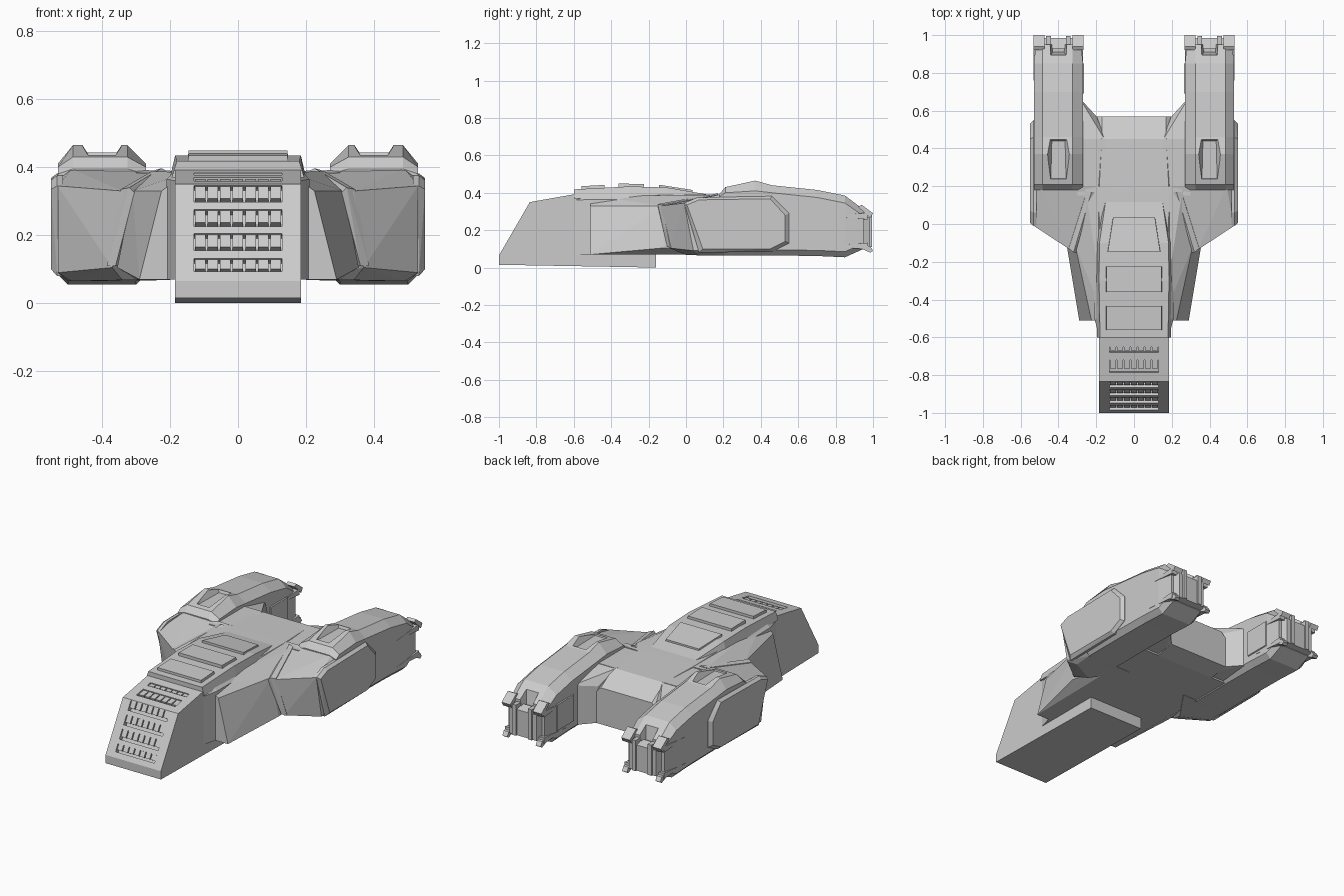
import bpy, bmesh, math
from mathutils import Vector as V

if "Cube" in bpy.data.objects:
    bpy.data.objects.remove(bpy.data.objects["Cube"])


def finish(bm, name, mirror=False):
    bmesh.ops.dissolve_limit(bm, angle_limit=0.01, verts=bm.verts, edges=bm.edges)
    bmesh.ops.recalc_face_normals(bm, faces=bm.faces)
    me = bpy.data.meshes.new(name)
    bm.to_mesh(me)
    bm.free()
    ob = bpy.data.objects.new(name, me)
    bpy.context.collection.objects.link(ob)
    if mirror:
        ob.modifiers.new("Mirror", 'MIRROR')
    return ob


def hulls(name, groups, mirror=False):
    """One object made of a convex solid per point group."""
    bm = bmesh.new()
    for pts in groups:
        vs = [bm.verts.new(p) for p in pts]
        res = bmesh.ops.convex_hull(bm, input=vs)
        junk = {g for g in res["geom_interior"] if isinstance(g, bmesh.types.BMVert)}
        bmesh.ops.delete(bm, geom=list(junk), context='VERTS')
    return finish(bm, name, mirror)


def loft(name, rings, mirror=False):
    bm = bmesh.new()
    rs = [[bm.verts.new(p) for p in r] for r in rings]
    n = len(rs[0])
    for a, b in zip(rs, rs[1:]):
        for i in range(n):
            bm.faces.new((a[i], a[(i + 1) % n], b[(i + 1) % n], b[i]))
    bm.faces.new(rs[0])
    bm.faces.new(rs[-1])
    return finish(bm, name, mirror)


def cut(ob, cutter):
    m = ob.modifiers.new("Cut", 'BOOLEAN')
    m.operation, m.object = 'DIFFERENCE', cutter
    with bpy.context.temp_override(object=ob, active_object=ob, selected_objects=[ob]):
        bpy.ops.object.modifier_move_to_index(modifier="Cut", index=0)
        bpy.ops.object.modifier_apply(modifier="Cut")
    bpy.data.objects.remove(cutter)


def extrude_x(profile, x0, x1):
    return [[(x, y, z) for y, z in profile] for x in (x0, x1)]


# Nose block with sloped front
nose = loft("nose", extrude_x([(-1, .015), (-1, .065), (-.835, .35), (-.58, .395),
                               (-.16, .395), (-.16, 0)], -.185, .185))


# Louvred grille: slots across slope and roof, each with a row of blocks
def slab(p0, p1, d0, d1, x0, x1):
    p0, p1 = V((0, *p0)), V((0, *p1))
    t = (p1 - p0).normalized()
    n = V((0, -t.z, t.y))
    return [p + n * d + V((x, 0, 0)) for p in (p0, p1) for d in (d0, d1) for x in (x0, x1)]


def slope(z): return (-1 + (z - .065) * .579, z)
def roof(y): return (y, .35 + (y + .835) * .1765)


slots = [(slope(a), slope(b)) for a, b in
         ((.093, .132), (.155, .205), (.226, .275), (.298, .346))]
slots += [(roof(-.785), roof(-.72)), (roof(-.68), roof(-.65))]
cut(nose, hulls("slot_cutter", [slab(a, b, -.03, .02, -.13, .13) for a, b in slots]))
blocks = []
for a, b in slots:
    lo = V(a).lerp(V(b), .28)
    for i in range(7):
        x = -.13 + i * .26 / 7
        blocks.append(slab(lo, b, -.035, -.006, x + .003, x + .034))
hulls("grille_blocks", blocks)


# Centre hull, widening behind the nose and sloping down at the back
def body_ring(y, w, zb, zt):
    e = .03
    return [(-w, y, zb), (w, y, zb), (w, y, zt - e), (w - e, y, zt), (e - w, y, zt), (-w, y, zt - e)]


loft("centre_body", [body_ring(-.6, .183, .07, .39), body_ring(-.5, .21, .07, .395),
                     body_ring(.18, .215, .07, .39), body_ring(.45, .2, .07, .385),
                     body_ring(.57, .2, .09, .31)])

# Raised spine plate and its three panels
def spine_ring(y, w, zt):
    return [(-w - .015, y, .37), (w + .015, y, .37), (w, y, zt), (-w, y, zt)]


loft("spine", [spine_ring(-.6, .18, .418), spine_ring(-.3, .185, .434),
               spine_ring(-.1, .183, .428), spine_ring(.12, .15, .39)])
panels = []
for y0, y1, w0, w1, z0, z1 in ((-.56, -.435, .145, .145, .435, .442),
                               (-.36, -.225, .145, .145, .449, .447),
                               (-.145, .035, .138, .11, .443, .415)):
    panels.append([(s * (w + g), y, z - h) for s in (-1, 1) for y, w, z in ((y0, w0, z0), (y1, w1, z1))
                   for g, h in ((0, 0), (.004, .03))])
hulls("spine_panels", panels)

# Side wings with leaning outer walls
hulls("wing", [[(.15, -.51, .07), (.29, -.51, .07), (.225, -.51, .33), (.15, -.51, .385),
                (.355, -.12, .105), (.31, -.12, .33), (.15, .2, .07), (.3, .2, .07),
                (.15, .2, .39), (.26, .2, .388)]], True)

# Shoulders joining wings to pods, plus bridge and rear corner fillets
hulls("shoulder", [[(.2, .2, .39), (.31, -.14, .328), (.34, -.135, .33), (.53, -.01, .345),
                    (.53, .2, .365), (.49, .2, .395), (.37, -.09, .105), (.53, .04, .09),
                    (.34, 0, .068), (.49, .08, .065), (.2, .2, .068), (.5, .2, .065), (.53, .2, .09)]], True)
hulls("shoulder_trim", [[(.2, .17, .385), (.225, .17, .397), (.25, .17, .39), (.305, -.15, .325),
                         (.32, -.15, .34), (.345, -.13, .335), (.36, -.1, .11), (.385, -.085, .11),
                         (.3, .1, .11)]], True)
hulls("bridge", [[(x, y, z) for x in (.15, .3) for y in (.15, .45) for z in (.07, .386)]], True)
hulls("rear_fillet", [[(.15, .44, .386), (.3, .44, .386), (.195, .565, .31), (.29, .67, .33),
                       (.15, .44, .08), (.3, .44, .08), (.195, .565, .09), (.29, .67, .09)]], True)


# Engine pods: chamfered section lofted along y
def pod_ring(y, zb, zs, zt, s=0):
    a, b = .27 + s, .53 - s
    return [(.30, y, zb), (.50, y, zb), (b, y, zb + .03), (b, y, zs),
            (.485, y, zt), (.325, y, zt), (a, y, zs), (a, y, zb + .03)]


pod = loft("pod", [pod_ring(.18, .066, .38, .395), pod_ring(.21, .065, .4, .43),
                   pod_ring(.37, .065, .41, .465), pod_ring(.46, .065, .4, .44),
                   pod_ring(.7, .062, .375, .415), pod_ring(.85, .055, .345, .385),
                   pod_ring(.95, .1, .275, .31, .01)], True)
cut(pod, hulls("pod_notch_cutter", [
    # dent in the hump
    [(.36, .24, .428), (.44, .24, .428), (.365, .44, .428), (.435, .44, .428),
     (.35, .22, .5), (.45, .22, .5), (.325, .47, .5), (.475, .47, .5)],
    # notch over the exhaust
    [(.37, .91, .27), (.43, .91, .27), (.36, 1.02, .27), (.44, 1.02, .27),
     (.35, .88, .42), (.45, .88, .42), (.325, 1.02, .42), (.475, 1.02, .42)]]))

# Outer armour panel on each pod
outer = [(-.01, .345), (.06, .375), (.46, .382), (.55, .29), (.55, .13), (.46, .085), (.07, .08)]
inner = [(.005, .335), (.07, .362), (.45, .368), (.53, .28), (.53, .14), (.45, .1), (.09, .1)]
hulls("side_panel", [[(.515, y, z) for y, z in outer] + [(.532, y, z) for y, z in outer]
                     + [(.55, y, z) for y, z in inner]], True)

# Inner flank plate near the back of each pod
hulls("inner_plate", [[(x, y, z) for x, g in ((.29, 0), (.264, .012))
                       for y, z in ((.68 + g, .12 + g), (.86 - g, .12 + g),
                                    (.86 - g, .3 - g), (.68 + g, .3 - g))]], True)

# Exhaust block with two door jambs
hulls("exhaust", [[(x, .93, z) for x in (.29, .51) for z in (.1, .28)]
                  + [(x, .985, z) for x in (.31, .49) for z in (.11, .265)],
                  [(x, y, z) for x in (.335, .36) for y in (.93, .995) for z in (.11, .295)],
                  [(x, y, z) for x in (.44, .465) for y in (.93, .995) for z in (.11, .295)]], True)

# Corner fins at the back and the spiked rails that carry them
fins, rails = [], []
for x, s in ((.275, 1), (.525, -1)):
    xs = (x - s * .008, x + s * .05)
    fins.append([(q, y, z) for q in xs for y, z in ((.92, .325), (.94, .335), (.985, .265), (1, .29))])
    fins.append([(q, y, z) for q in (x - s * .003, x + s * .03)
                 for y, z in ((.92, .125), (.94, .1), (.985, .115), (1, .09), (.985, .08))])
    for z in (.275, .115):
        rails.append([(x + s * .02, .75, z), (x - s * .006, .76, z)]
                     + [(q, .97, z + d) for q in (x - s * .006, x + s * .03) for d in (-.018, .018)])
hulls("exhaust_fins", fins, True)
hulls("fin_rails", rails, True)
